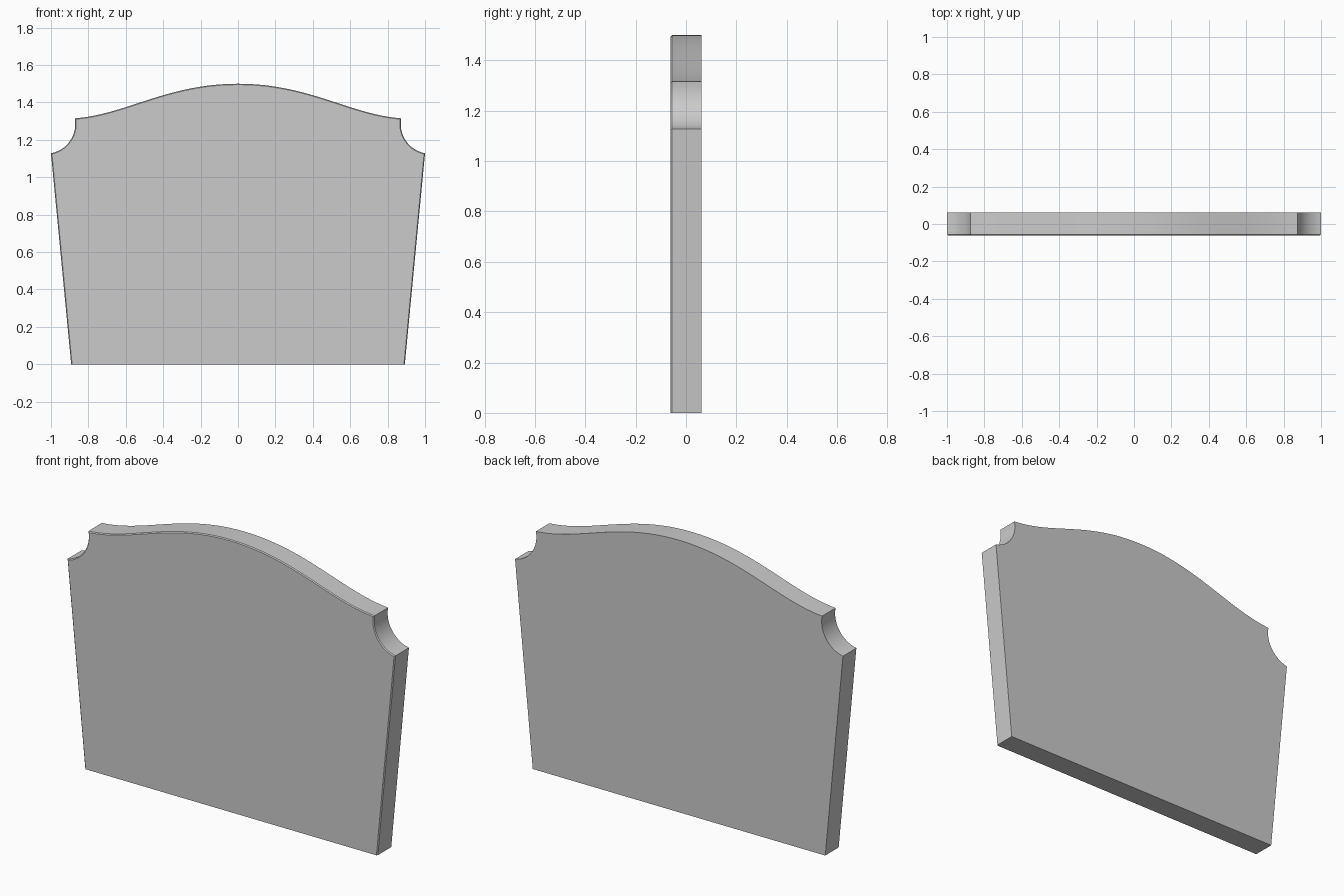
import bpy, bmesh, math
from mathutils import Vector
from mathutils.geometry import interpolate_bezier

if "Cube" in bpy.data.objects:
    bpy.data.objects.remove(bpy.data.objects["Cube"])

HALF = 0.061

# right half of the outline: crown curve, scooped corner, tapered side
crown = interpolate_bezier(Vector((0, 1.5, 0)), Vector((0.38, 1.5, 0)),
                           Vector((0.6, 1.335, 0)), Vector((0.873, 1.315, 0)), 25)
half = [(p.x, p.y) for p in crown]
cx, cz, r = 1.03, 1.285, 0.16
a0 = math.atan2(1.315 - cz, 0.873 - cx)
a1 = math.atan2(1.128 - cz, 1.0 - cx) + 2 * math.pi
for i in range(1, 12):
    a = a0 + (a1 - a0) * i / 12
    half.append((cx + r * math.cos(a), cz + r * math.sin(a)))
half += [(1.0, 1.128), (0.892, 0.0)]
outline = half + [(-x, z) for x, z in reversed(half[1:])]

# solid panel
bm = bmesh.new()
front = bm.faces.new([bm.verts.new((x, -HALF, z)) for x, z in outline])
ext = bmesh.ops.extrude_face_region(bm, geom=[front], use_keep_orig=True)
new_verts = [v for v in ext["geom"] if isinstance(v, bmesh.types.BMVert)]
bmesh.ops.translate(bm, verts=new_verts, vec=(0, 2 * HALF, 0))
bmesh.ops.recalc_face_normals(bm, faces=bm.faces)

# fine eased edge around the front, except along the base
rim = [e for e in bm.edges
       if all(v.co.y < 0 for v in e.verts) and any(v.co.z > 0.01 for v in e.verts)]
bmesh.ops.bevel(bm, geom=rim, offset=0.005, segments=1, affect='EDGES')

mesh = bpy.data.meshes.new("headboard_panel")
bm.to_mesh(mesh)
bm.free()
panel = bpy.data.objects.new("headboard_panel", mesh)
bpy.context.collection.objects.link(panel)
bpy.context.view_layer.objects.active = panel
panel.select_set(True)
bpy.ops.object.shade_smooth_by_angle(angle=math.radians(30))
